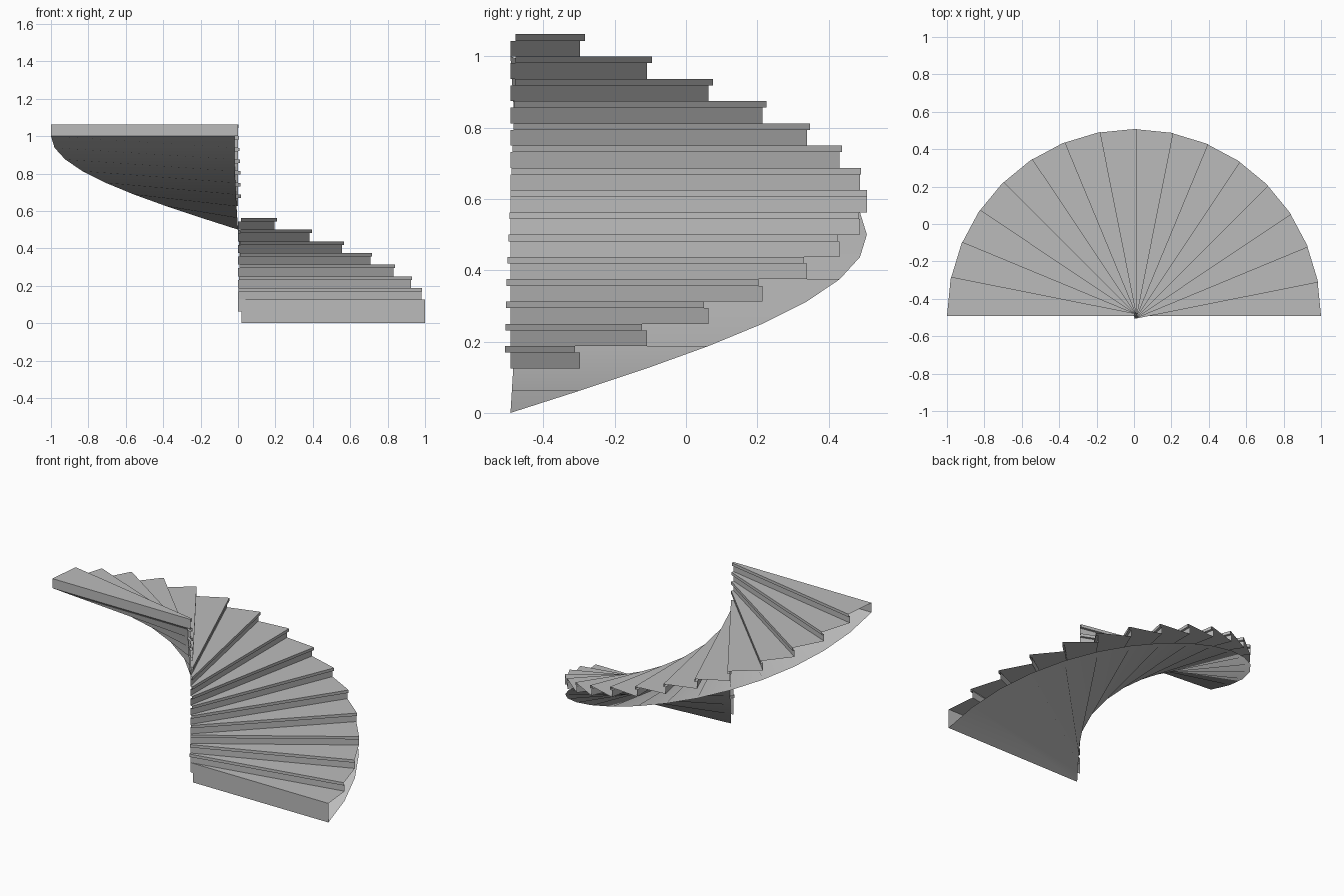
import bpy, bmesh, math
from mathutils import Vector

if "Cube" in bpy.data.objects:
    bpy.data.objects.remove(bpy.data.objects["Cube"], do_unlink=True)

STEPS = 16
RISE = 1 / STEPS
TURN = math.pi / STEPS
CENTRE = Vector((0, -0.4925, 0))
INNER = 0.02              # inner radius of the soffit
NOSE, LIP = 0.015, 0.0185  # nosing overhang and height

stone = bpy.data.materials.new("light_grey_stone")
stone.use_nodes = True
GREY = (0.5, 0.5, 0.5, 1)
stone.diffuse_color = GREY
stone.node_tree.nodes["Principled BSDF"].inputs["Base Color"].default_value = GREY


def at(radius, angle, z, forward=0.0):
    """Point on a radial line, optionally pushed towards the stair's foot."""
    c, s = math.cos(angle), math.sin(angle)
    return CENTRE + Vector((radius * c + forward * s, radius * s - forward * c, z))


def make(name, polygons, smooth=False):
    bm = bmesh.new()
    for poly in polygons:
        bm.faces.new([bm.verts.new(p) for p in poly])
    bmesh.ops.remove_doubles(bm, verts=bm.verts, dist=0.0005)
    for f in bm.faces:
        f.smooth = smooth
    mesh = bpy.data.meshes.new(name)
    bm.to_mesh(mesh)
    bm.free()
    mesh.materials.append(stone)
    obj = bpy.data.objects.new(name, mesh)
    bpy.context.collection.objects.link(obj)


def upright(a, low, high, forward=0.0, start=0.0):
    """Vertical radial panel facing the foot of the stair."""
    return [at(start, a, low, forward), at(1, a, low, forward),
            at(1, a, high, forward), at(start, a, high, forward)]


# Treads with overhanging nosings, each on its riser
for k in range(STEPS):
    a, b = k * TURN, (k + 1) * TURN
    top = (k + 2) * RISE
    if k == 0:
        # Plain first step reaching the floor
        make("first_step", [
            upright(a, 0, RISE, start=INNER), upright(a, RISE, top),
            [at(0, a, top), at(1, a, top), at(1, b, top)]])
        continue
    under = top - LIP
    make(f"step_{k + 1}", [
        upright(a, top - RISE, under),
        upright(a, under, top, NOSE),
        [at(0, a, under), at(1, a, under), at(1, a, under, NOSE), at(0, a, under, NOSE)],
        [at(0, a, top, NOSE), at(1, a, top, NOSE), at(1, a, top),
         at(1, b, top), at(0, a, top)]])

# Closing panel behind the top step
make("top_end_panel", [upright(math.pi, 1, 1 + RISE)[::-1]])

# Sweeping underside
make("soffit", [
    [at(INNER, k * TURN, k * RISE), at(INNER, (k + 1) * TURN, (k + 1) * RISE),
     at(1, (k + 1) * TURN, (k + 1) * RISE), at(1, k * TURN, k * RISE)]
    for k in range(STEPS)], smooth=True)
